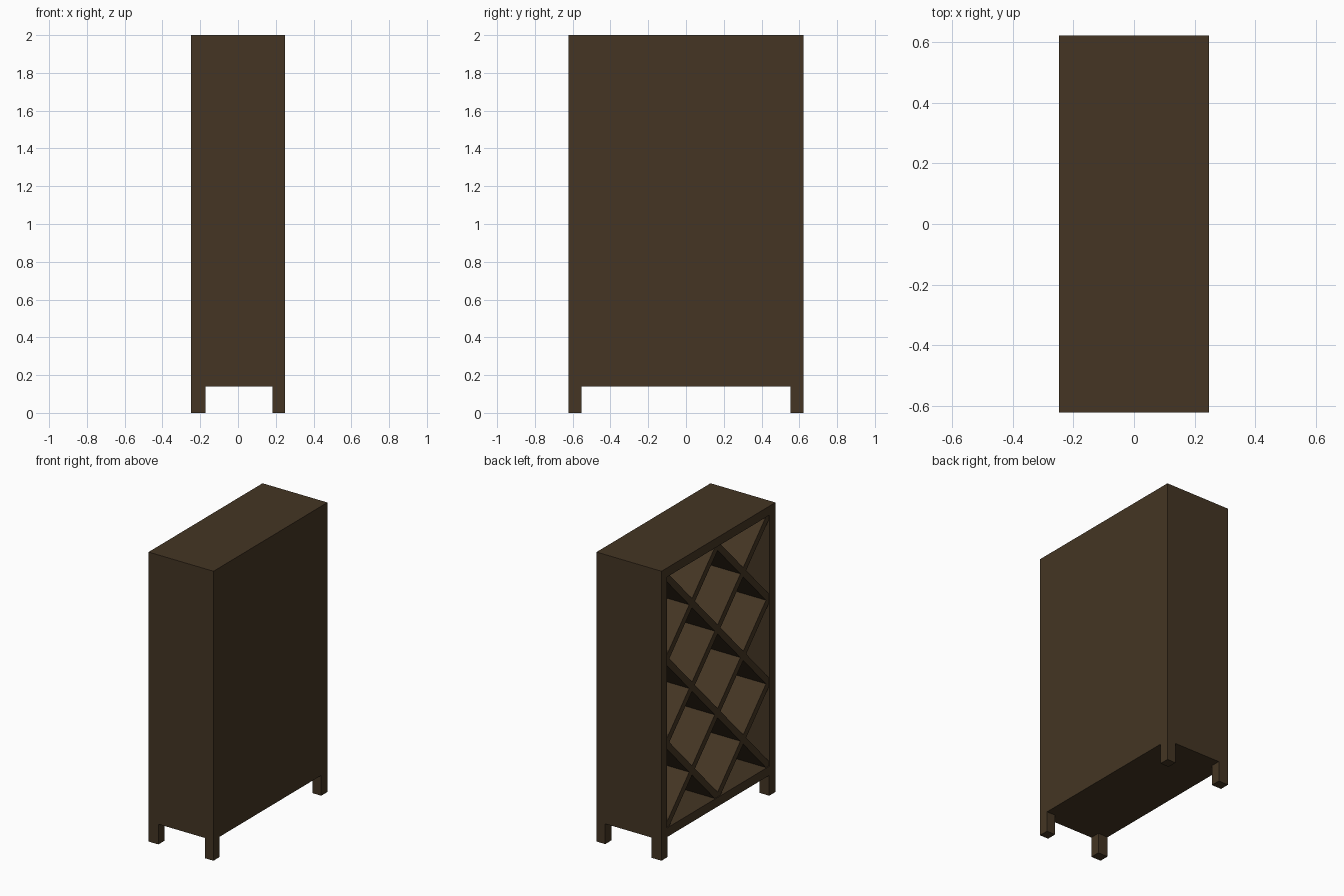
import bpy, bmesh, math
from mathutils import Vector

if "Cube" in bpy.data.objects:
    bpy.data.objects.remove(bpy.data.objects["Cube"])

wood = bpy.data.materials.new("dark walnut wood")
wood.diffuse_color = (0.058, 0.036, 0.017, 1)
wood.use_nodes = True
wood.node_tree.nodes["Principled BSDF"].inputs["Base Color"].default_value = wood.diffuse_color

HX, HY = 0.248, 0.622        # half depth and half width
Z0, Z1 = 0.14, 2.0           # cabinet underside and top
T = 0.063                    # board thickness
SLAT = 0.045                 # lattice plank thickness


def make_object(name, bm):
    bmesh.ops.recalc_face_normals(bm, faces=bm.faces)
    mesh = bpy.data.meshes.new(name)
    bm.to_mesh(mesh)
    bm.free()
    mesh.materials.append(wood)
    obj = bpy.data.objects.new(name, mesh)
    bpy.context.collection.objects.link(obj)
    return obj


def box(name, lo, hi):
    bm = bmesh.new()
    bmesh.ops.create_cube(bm, size=1)
    lo, hi = Vector(lo), Vector(hi)
    for v in bm.verts:
        v.co = (lo + hi) / 2 + v.co * (hi - lo)
    return make_object(name, bm)


# Open-fronted case: the opening faces -x
box("top_board", (-HX, -HY, Z1 - T), (HX, HY, Z1))
box("bottom_board", (-HX, -HY, Z0), (HX, HY, Z0 + T))
box("back_panel", (HX - T, -HY + T, Z0 + T), (HX, HY - T, Z1 - T))
for side, word in ((-1, "near"), (1, "far")):
    a, b = sorted((side * HY, side * (HY - T)))
    box(word + "_side_board", (-HX, a, Z0 + T), (HX, b, Z1 - T))

# Four square legs
for sy, word in ((-1, "near"), (1, "far")):
    a, b = sorted((sy * HY, sy * (HY - 0.068)))
    box(word + "_open_side_leg", (-HX, a, 0), (-HX + 0.075, b, Z0))
    box(word + "_back_side_leg", (HX - 0.066, a, 0), (HX, b, Z0))

# Diagonal bottle lattice on a grid two cells wide and three high
IY, IZ0, IZ1 = HY - T, Z0 + T, Z1 - T
CW, CH = IY, (IZ1 - IZ0) / 3


def plank(name, start, end):
    """Plank across the depth, clipped to the inside of the case."""
    p = Vector((0, -IY + start[0] * CW, IZ0 + start[1] * CH))
    q = Vector((0, -IY + end[0] * CW, IZ0 + end[1] * CH))
    d = (q - p).normalized()
    n = Vector((0, -d.z, d.y)) * SLAT / 2
    p, q = p - d * 0.1, q + d * 0.1
    bm = bmesh.new()
    rim = [bm.verts.new(c + Vector((-HX + 0.006, 0, 0)))
           for c in (p - n, q - n, q + n, p + n)]
    face = bm.faces.new(rim)
    ext = bmesh.ops.extrude_face_region(bm, geom=[face])
    for v in ext["geom"]:
        if isinstance(v, bmesh.types.BMVert):
            v.co.x = HX - T
    # trim ends where they meet the boards
    for co, no in (((0, IY, 0), (0, 1, 0)), ((0, -IY, 0), (0, -1, 0)),
                   ((0, 0, IZ1), (0, 0, 1)), ((0, 0, IZ0), (0, 0, -1))):
        bmesh.ops.bisect_plane(bm, geom=bm.verts[:] + bm.edges[:] + bm.faces[:],
                               plane_co=co, plane_no=no, clear_outer=True)
        bmesh.ops.holes_fill(bm, edges=[e for e in bm.edges if e.is_boundary])
    return make_object(name, bm)


rising = [((0, 0), (2, 2)), ((0, 1), (2, 3)), ((0, 2), (1, 3)), ((1, 0), (2, 1))]
for i, (s, e) in enumerate(rising, 1):
    plank(f"rising_plank_{i}", s, e)
    plank(f"falling_plank_{i}", (2 - s[0], s[1]), (2 - e[0], e[1]))
